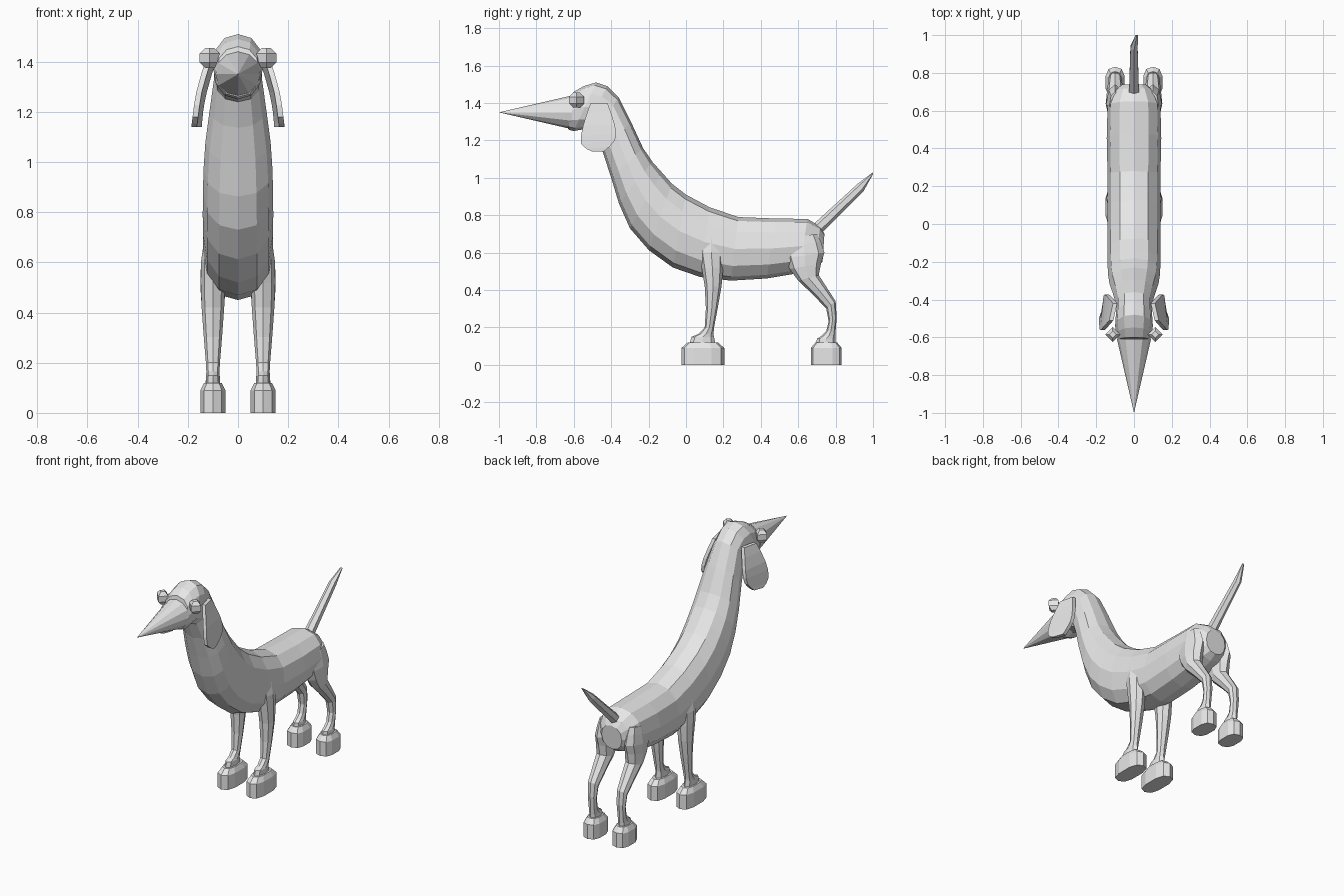
import bpy, bmesh
from math import sin, cos, pi, copysign
from mathutils import Matrix

cube = bpy.data.objects.get("Cube")
if cube:
    bpy.data.objects.remove(cube)

# One plain colour for the whole animal
shade = 0.8
colour = (shade, shade, shade, 1)
grey = bpy.data.materials.new("plain_grey")
grey.use_nodes = True
grey.diffuse_color = colour
grey.node_tree.nodes["Principled BSDF"].inputs["Base Color"].default_value = colour


def finish(name, bm):
    """Turn a bmesh into a flat shaded object with the grey material."""
    bmesh.ops.recalc_face_normals(bm, faces=bm.faces)
    mesh = bpy.data.meshes.new(name)
    bm.to_mesh(mesh)
    bm.free()
    mesh.materials.append(grey)
    part = bpy.data.objects.new(name, mesh)
    bpy.context.collection.objects.link(part)


def midpoint(before, start, end, after):
    """Point halfway along a smooth curve through four neighbouring values."""
    return (start + end) / 2 + (start + end - before - after) / 16


def refine(rings):
    """Insert a smoothly interpolated ring between every two rings."""
    padded = [rings[0]] + rings + [rings[-1]]
    result = []
    for index, ring in enumerate(rings[:-1]):
        neighbours = padded[index:index + 4]
        result.append(ring)
        result.append([midpoint(*values) for values in zip(*neighbours)])
    return result + [rings[-1]]


def stations(leading, trailing, centres, widths):
    """Combine two side outlines with sideways centres and half widths."""
    return [[*a, *b, x, w] for a, b, x, w in zip(leading, trailing, centres, widths)]


def loft(name, rings, sides=8, side=1, power=1.0, turn=0.0, lean=0.0):
    """Skin closed cross-sections spanning the leading and trailing outlines."""
    bm = bmesh.new()
    loops = []
    for lead_y, lead_z, trail_y, trail_z, centre, width in rings:
        loop = []
        for index in range(sides):
            angle = 2 * pi * (index + turn) / sides
            along = copysign(abs(cos(angle)) ** power, cos(angle))
            across = copysign(abs(sin(angle)) ** power, sin(angle))
            blend = (1 + along) / 2
            x = side * (centre + width * across + lean * along)
            y = trail_y + (lead_y - trail_y) * blend
            z = trail_z + (lead_z - trail_z) * blend
            loop.append(bm.verts.new((x, y, z)))
        loops.append(loop)
    for lower, upper in zip(loops, loops[1:]):
        for index in range(sides):
            following = (index + 1) % sides
            bm.faces.new((lower[index], lower[following], upper[following], upper[index]))
    bm.faces.new(loops[0])
    bm.faces.new(loops[-1])
    finish(name, bm)


# Torso, neck and head in one skin, from the rump to the face
back_line = [(.74, .7), (.65, .78), (.28, .79), (0, .91), (-.13, 1.03),
             (-.23, 1.16), (-.36, 1.43), (-.48, 1.51), (-.6, 1.46)]
belly_line = [(.73, .55), (.6, .49), (.24, .45), (-.07, .52), (-.3, .73),
              (-.4, 1), (-.49, 1.24), (-.6, 1.25), (-.63, 1.26)]
body_widths = [.07] + [.14] * 4 + [.13, .095, .1, .085]
body = stations(back_line, belly_line, [0] * len(back_line), body_widths)
loft("body", refine(body), sides=12, power=.9)

# Pointed beak
beak = bmesh.new()
beak_length = .39
placement = Matrix.Translation((0, beak_length / 2 - 1, 1.35)) @ Matrix.Rotation(pi / 2, 4, "X")
bmesh.ops.create_cone(beak, cap_ends=True, segments=12, radius1=.09, radius2=0,
                      depth=beak_length, matrix=placement)
finish("beak", beak)

# Thin tail with a sideways curl at its tip
tail = stations([(.69, .76), (.92, .97), (1, 1.03)],
                [(.72, .7), (.95, .93), (1, 1.02)],
                [0, 0, .015], [.03, .022, .008])
loft("tail", tail, sides=6)


def ear(name, side):
    """Thin drooping plate that bends outward on its way down."""
    leading = [(-.51, 1.4), (-.55, 1.28), (-.56, 1.18), (-.5, 1.14)]
    trailing = [(-.42, 1.4), (-.38, 1.28), (-.38, 1.2), (-.44, 1.14)]
    plate = stations(leading, trailing, [.11, .145, .16, .165], [.011] * 4)
    loft(name, refine(plate), sides=4, side=side, power=0, turn=.5, lean=.01)


def eye(name, side):
    """Bead with a square plan and bevelled profile."""
    radius, y, z = .04, -.585, 1.415
    rings = []
    for height, scale in ((-1, .45), (-.45, 1), (.45, 1), (1, .45)):
        level, reach = z + radius * height, radius * scale
        rings.append([y - reach, level, y + reach, level, .113, reach])
    loft(name, rings, sides=4, side=side)


def foot(name, side, middle, length):
    """Blocky shoe with a bevelled top."""
    rings = []
    for z, scale in ((0, 1), (.09, 1), (.12, .7)):
        reach = length / 2 * scale
        rings.append([middle - reach, z, middle + reach, z, .1, .052 * scale])
    loft(name, rings, sides=10, side=side, power=.75)


def leg(name, side, leading, trailing, widths):
    """Tapering limb buried in the body at the top and in the shoe below."""
    rings = stations(leading, trailing, [.1] * len(widths), widths)
    loft(name, refine(rings), side=side)


# Leg outlines, from the body down to the shoe
front_shin = [(.09, .7), (.07, .6), (.1, .42), (.1, .2), (.03, .15), (.02, .1)]
front_calf = [(.18, .7), (.2, .6), (.19, .42), (.15, .2), (.15, .15), (.16, .1)]
front_widths = [.03, .048, .045, .028, .027, .03]
hind_shin = [(.56, .68), (.53, .57), (.6, .45), (.75, .3), (.75, .18), (.7, .14), (.7, .1)]
hind_calf = [(.7, .7), (.74, .6), (.71, .48), (.8, .34), (.8, .18), (.8, .14), (.8, .1)]
hind_widths = [.03, .048, .048, .034, .026, .028, .03]

# Paired parts
for label, side in (("left", 1), ("right", -1)):
    ear(label + "_ear", side)
    eye(label + "_eye", side)
    leg(label + "_front_leg", side, front_shin, front_calf, front_widths)
    leg(label + "_hind_leg", side, hind_shin, hind_calf, hind_widths)
    foot(label + "_front_foot", side, middle=.09, length=.23)
    foot(label + "_hind_foot", side, middle=.75, length=.165)
